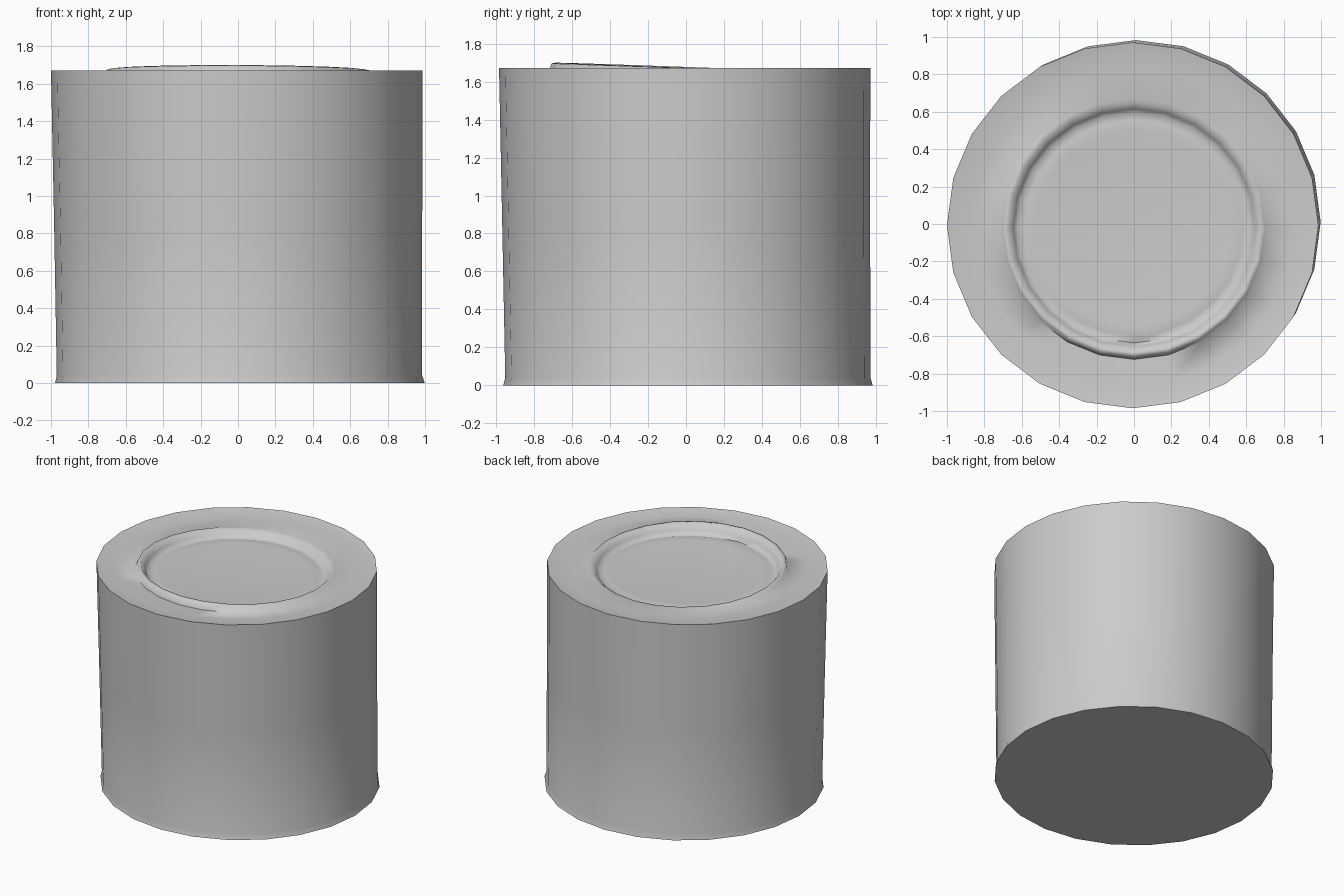
import bpy, bmesh, math

if "Cube" in bpy.data.objects:
    bpy.data.objects.remove(bpy.data.objects["Cube"])

SIDES = 24
# Each ring: radius, height, front-to-back tilt (raises the front), x offset, y offset
RINGS = [
    (0.988, 0.0, 0.0, 0.010, 0.010),       # base edge
    (0.977, 0.04, 0.0, 0.008, 0.010),      # slight flare above the base
    (0.984, 0.84, 0.0, 0.001, 0.001),
    (0.993, 1.672, 0.0, -0.007, -0.007),   # top edge
    (0.95, 1.664, 0.0, -0.003, -0.01),     # slightly sunken border
    (0.86, 1.658, 0.0, 0.0, -0.01),
    (0.715, 1.652, -0.004, 0.0, -0.02),
    (0.70, 1.674, 0.022, 0.0, -0.02),      # tilted lip
    (0.675, 1.676, 0.024, 0.0, -0.02),
    (0.645, 1.640, 0.012, 0.0, -0.02),     # inner wall
    (0.625, 1.611, 0.006, 0.0, -0.02),     # groove
    (0.585, 1.621, 0.006, 0.0, -0.02),     # rim of the dish
    (0.53, 1.618, 0.005, 0.0, -0.02),      # shallow dish
    (0.28, 1.608, 0.002, 0.0, -0.02),
]

bm = bmesh.new()


def make_ring(r, z, tilt, ox, oy):
    verts = []
    for i in range(SIDES):
        a = 2 * math.pi * i / SIDES
        verts.append(bm.verts.new((ox + r * math.cos(a),
                                   oy + 0.985 * r * math.sin(a),
                                   z - tilt * math.sin(a + 0.1))))
    return verts


loops = [make_ring(*ring) for ring in RINGS]

# Skin between neighbouring rings
for low, high in zip(loops, loops[1:]):
    for i in range(SIDES):
        j = (i + 1) % SIDES
        bm.faces.new((low[i], low[j], high[j], high[i]))

# Base and dish centre
bm.faces.new(list(reversed(loops[0])))
centre = bm.verts.new((0, -0.02, 1.606))
for i in range(SIDES):
    bm.faces.new((loops[-1][i], loops[-1][(i + 1) % SIDES], centre))

mesh = bpy.data.meshes.new("drum_body")
bm.to_mesh(mesh)
bm.free()
drum = bpy.data.objects.new("drum_body", mesh)
bpy.context.collection.objects.link(drum)

# Smooth sides, sharp top and bottom edges
bpy.context.view_layer.objects.active = drum
drum.select_set(True)
bpy.ops.object.shade_smooth_by_angle(angle=math.radians(75))
